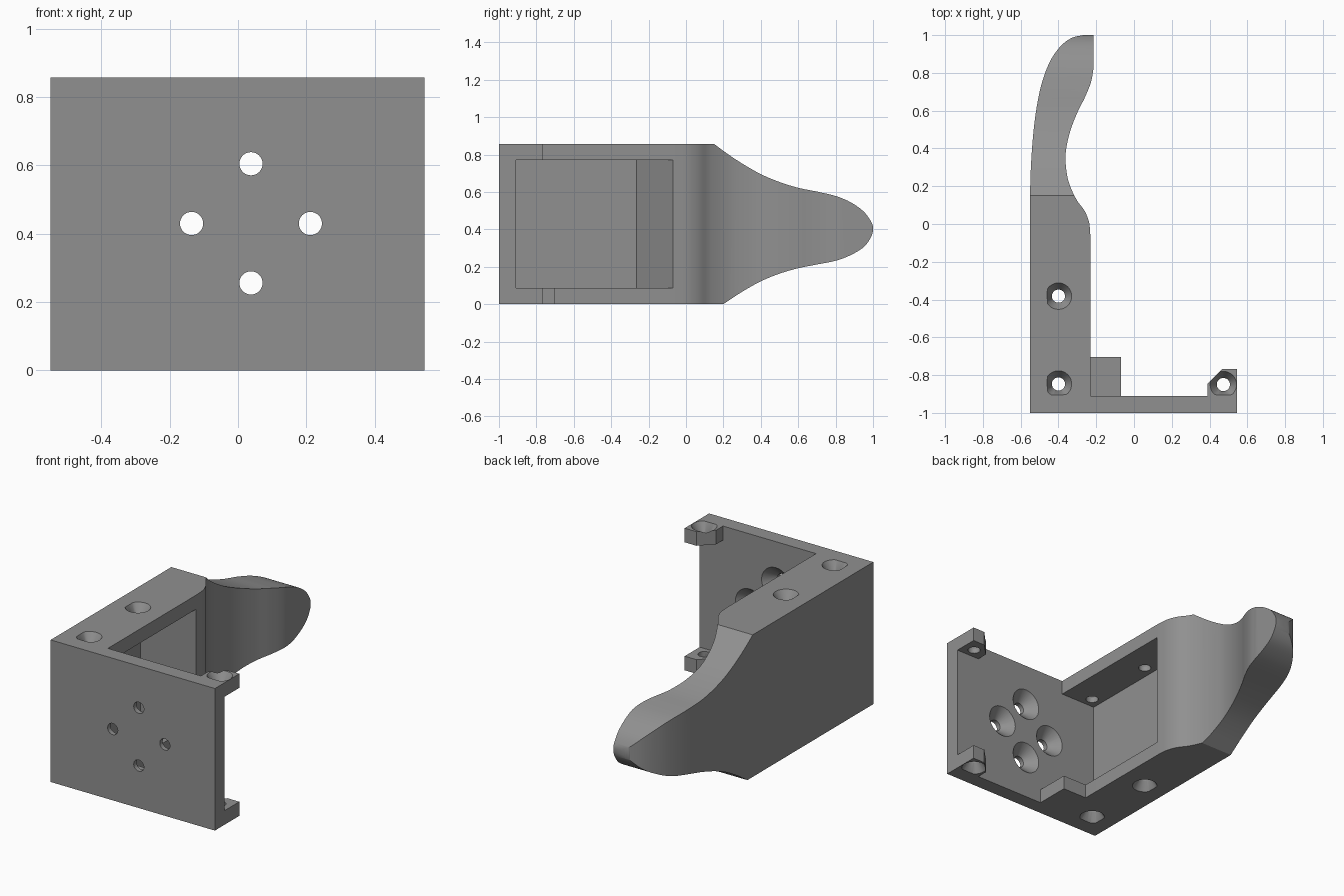
import bpy, bmesh, math
from mathutils import Vector

if "Cube" in bpy.data.objects:
    bpy.data.objects.remove(bpy.data.objects["Cube"])

H = 0.857           # overall height
T = 0.085           # wall thickness at top and bottom

grey = bpy.data.materials.new("mid grey")
grey.diffuse_color = (0.28, 0.28, 0.28, 1)
grey.use_nodes = True
grey.node_tree.nodes["Principled BSDF"].inputs["Base Color"].default_value = grey.diffuse_color


def loft(name, ring_a, ring_b):
    """Solid between two matching rings of 3D points."""
    bm = bmesh.new()
    a = [bm.verts.new(p) for p in ring_a]
    b = [bm.verts.new(p) for p in ring_b]
    n = len(a)
    bm.faces.new(a)
    bm.faces.new(b[::-1])
    for i in range(n):
        bm.faces.new((a[i], b[i], b[(i + 1) % n], a[(i + 1) % n]))
    bmesh.ops.recalc_face_normals(bm, faces=bm.faces)
    me = bpy.data.meshes.new(name)
    bm.to_mesh(me)
    bm.free()
    me.materials.append(grey)
    ob = bpy.data.objects.new(name, me)
    bpy.context.collection.objects.link(ob)
    return ob


def prism(name, pts, z0, z1):
    return loft(name, [(x, y, z0) for x, y in pts], [(x, y, z1) for x, y in pts])


def curve(pts, steps=5):
    """Smooth curve through the points."""
    p = [Vector(q) for q in pts]
    p = [2 * p[0] - p[1]] + p + [2 * p[-1] - p[-2]]
    out = []
    for i in range(1, len(p) - 2):
        a, b, c, d = p[i - 1:i + 3]
        for s in range(steps):
            t = s / steps
            out.append(tuple(0.5 * (2 * b + (c - a) * t + (2 * a - 5 * b + 4 * c - d) * t * t
                                    + (3 * b - a - 3 * c + d) * t ** 3)))
    return out + [tuple(p[-2])]


def combine(target, tool, op):
    m = target.modifiers.new(op, 'BOOLEAN')
    m.operation, m.solver, m.object = op, 'EXACT', tool
    bpy.context.view_layer.objects.active = target
    bpy.ops.object.modifier_apply(modifier=m.name)
    bpy.data.objects.remove(tool)


# L-shaped plan: front plate, side arm and curved lever
outer = curve([(-.55, .18), (-.545, .32), (-.533, .48), (-.515, .62), (-.487, .75),
               (-.445, .86), (-.39, .94), (-.33, .985), (-.27, 1.0)])
inner = curve([(-.215, .82), (-.228, .75), (-.26, .67), (-.30, .59), (-.338, .49),
               (-.36, .39), (-.361, .31), (-.345, .22), (-.305, .13), (-.262, .07),
               (-.238, .01), (-.231, -.06)])
plan = [(-.55, -1)] + outer + [(-.215, 1.0)] + inner + [(-.231, -.91), (.546, -.91), (.546, -1)]
bracket = prism("bracket", plan, 0, H)

# Side outline that tapers the lever to a rounded tip
top = curve([(.15, H), (.22, .805), (.3, .752), (.4, .695), (.5, .653), (.6, .622), (.7, .602)])
tip = curve([(.7, .602), (.8, .578), (.88, .545), (.95, .495), (.99, .44), (1.0, .405),
             (.99, .36), (.95, .305), (.88, .262), (.8, .232), (.7, .212)])
low = curve([(.7, .212), (.6, .192), (.5, .163), (.4, .122), (.3, .066), (.2, 0)])
side = [(-1.1, -.1), (-1.1, H + .1), (.15, H + .1)] + top + tip[1:] + low[1:] + [(.2, -.1)]
combine(bracket, loft("lever_outline", [(-1, y, z) for y, z in side],
                      [(1, y, z) for y, z in side]), 'INTERSECT')

# Foot block and the two corner clips
foot = [(-.28, -.95), (-.07, -.95), (-.07, -.703), (-.28, -.703)]
combine(bracket, prism("foot_block", foot, 0, T), 'UNION')
clip = [(.39, -.95), (.546, -.95), (.546, -.767), (.467, -.767), (.39, -.844)]
for z0, z1 in ((0, T), (H - T, H)):
    combine(bracket, prism("corner_clip", clip, z0, z1), 'UNION')

# Pocket in the side arm with a slanted end wall
pocket = [(-.465, -.91), (-.05, -.91), (-.05, -.07), (-.231, -.07), (-.465, -.265)]
combine(bracket, prism("pocket", pocket, T, H - T), 'DIFFERENCE')


def ring(r, n=32):
    return [(r * math.cos(2 * math.pi * i / n), r * math.sin(2 * math.pi * i / n)) for i in range(n)]


def clamped(cx, cy, r, z):
    return [(max(cx + x, -.464), max(cy + y, -.909), z) for x, y in ring(r)]


# Vertical screw holes, countersunk on the outside of both walls
for cx, cy in ((-.40, -.382), (-.40, -.847), (.473, -.85)):
    for z_out, d in ((0, 1), (H, -1)):
        combine(bracket, loft("screw_hole", clamped(cx, cy, .035, z_out - d * .05),
                              clamped(cx, cy, .035, z_out + d * .13)), 'DIFFERENCE')
        combine(bracket, loft("countersink", clamped(cx, cy, .0765, z_out - d * .01),
                              clamped(cx, cy, .035, z_out + d * .055)), 'DIFFERENCE')

# Front plate holes, countersunk from the back
for cx, cz in ((.038, .605), (.038, .256), (-.136, .43), (.212, .43)):
    def disc(r, y):
        return [(cx + a, y, cz + b) for a, b in ring(r)]
    combine(bracket, loft("plate_hole", disc(.034, -1.1), disc(.034, -.85)), 'DIFFERENCE')
    combine(bracket, loft("plate_countersink", disc(.034, -.972), disc(.1, -.905)), 'DIFFERENCE')

bpy.ops.object.select_all(action='DESELECT')
bracket.select_set(True)
bpy.context.view_layer.objects.active = bracket
bpy.ops.object.shade_smooth_by_angle(angle=math.radians(30))
